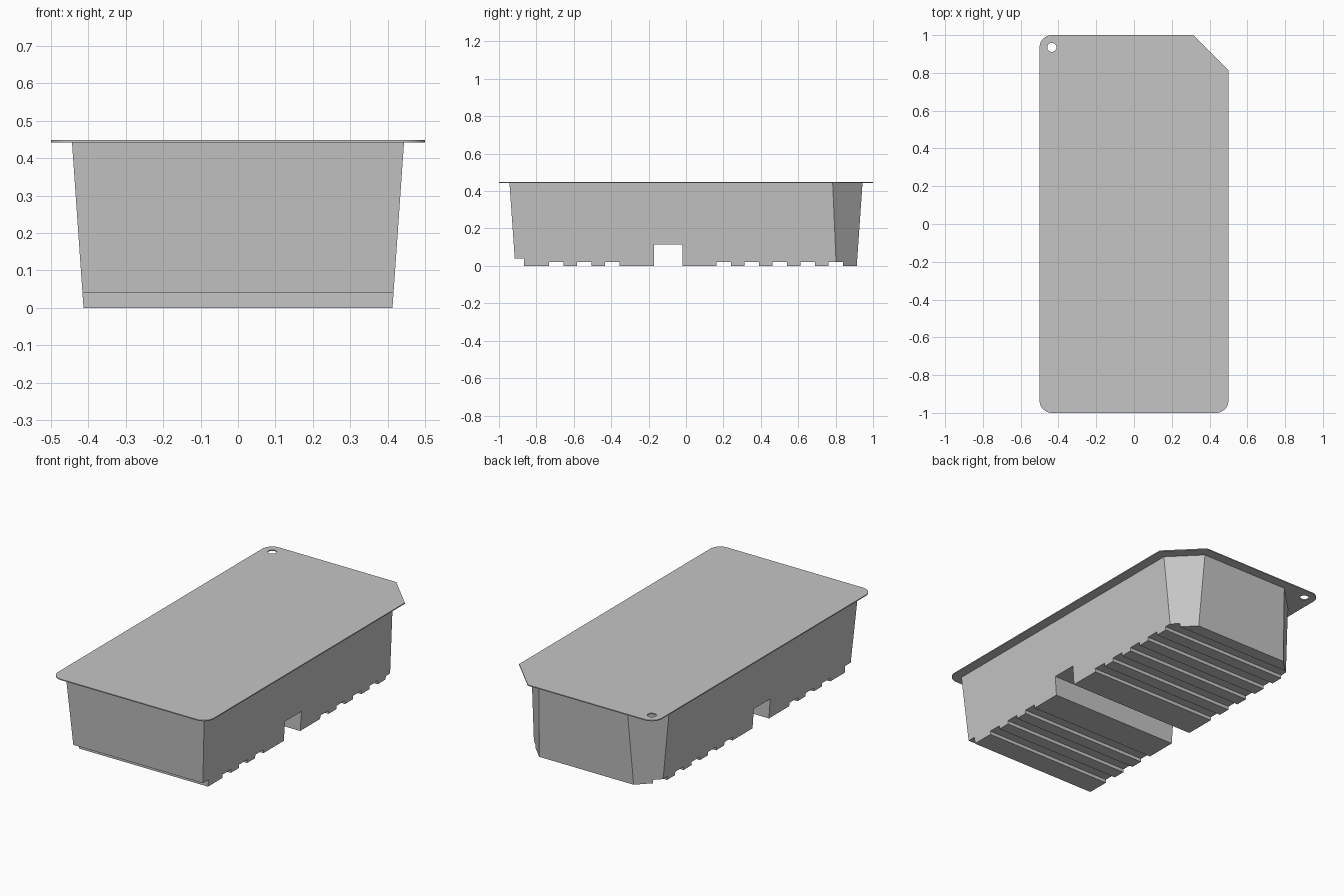
import bpy, bmesh, math

cube = bpy.data.objects.get("Cube")
if cube:
    bpy.data.objects.remove(cube, do_unlink=True)

grey = bpy.data.materials.new("light grey plastic")
grey.use_nodes = True
GREY = (0.56, 0.56, 0.56, 1)
grey.diffuse_color = GREY
grey.node_tree.nodes["Principled BSDF"].inputs["Base Color"].default_value = GREY


def finish(name, bm):
    bmesh.ops.recalc_face_normals(bm, faces=bm.faces)
    mesh = bpy.data.meshes.new(name)
    bm.to_mesh(mesh)
    bm.free()
    mesh.materials.append(grey)
    obj = bpy.data.objects.new(name, mesh)
    bpy.context.collection.objects.link(obj)
    return obj


def loft(name, low, z0, high, z1):
    """Closed solid between two outlines with equal point counts."""
    bm = bmesh.new()
    a = [bm.verts.new((x, y, z0)) for x, y in low]
    b = [bm.verts.new((x, y, z1)) for x, y in high]
    bm.faces.new(a)
    bm.faces.new(b)
    for i in range(len(a)):
        j = (i + 1) % len(a)
        bm.faces.new((a[i], a[j], b[j], b[i]))
    return finish(name, bm)


def cut(obj, cutter):
    mod = obj.modifiers.new("cut", "BOOLEAN")
    mod.operation = "DIFFERENCE"
    mod.solver = "EXACT"
    mod.object = cutter
    bpy.context.view_layer.objects.active = obj
    bpy.ops.object.modifier_apply(modifier=mod.name)
    bpy.data.objects.remove(cutter, do_unlink=True)


def body_outline(x, y, c):
    """Rectangle with both back corners clipped."""
    return [(-x, -y), (x, -y), (x, y - c), (x - c, y), (c - x, y), (-x, y - c)]


# Tapered body
body = loft("body", body_outline(0.413, 0.913, 0.11), 0,
            body_outline(0.444, 0.944, 0.16), 0.445)

# Cross channels, front step and grip grooves: (start, end, depth)
slots = [(-1, -0.865, 0.04), (-0.17, -0.02, 0.115)]
slots += [(-0.733 + 0.15 * i, -0.656 + 0.15 * i, 0.02) for i in range(3)]
slots += [(0.163 + 0.15 * i, 0.24 + 0.15 * i, 0.02) for i in range(5)]
for y0, y1, depth in slots:
    plan = [(-0.6, y0), (0.6, y0), (0.6, y1), (-0.6, y1)]
    cut(body, loft("slot_cutter", plan, -0.1, plan, depth))


def arc(cx, cy, r, start, sweep, steps):
    return [(cx + r * math.cos(math.radians(start + sweep * i / steps)),
             cy + r * math.sin(math.radians(start + sweep * i / steps)))
            for i in range(steps + 1)]


# Thin lid: three rounded corners, one clipped corner
R = 0.065
outline = (arc(R - 0.5, R - 1, R, 180, 90, 10)
           + arc(0.5 - R, R - 1, R, 270, 90, 10)
           + [(0.5, 0.815), (0.315, 1)]
           + arc(R - 0.5, 1 - R, R, 90, 90, 10))
lid = loft("lid", outline, 0.442, outline, 0.448)

# Hanging hole through the rounded back corner
ring = arc(R - 0.5, 1 - R, 0.024, 0, 360, 32)[:-1]
cut(lid, loft("hole_cutter", ring, 0.4, ring, 0.5))

bpy.ops.object.select_all(action="DESELECT")
lid.select_set(True)
bpy.context.view_layer.objects.active = lid
bpy.ops.object.shade_smooth_by_angle(angle=math.radians(30))
